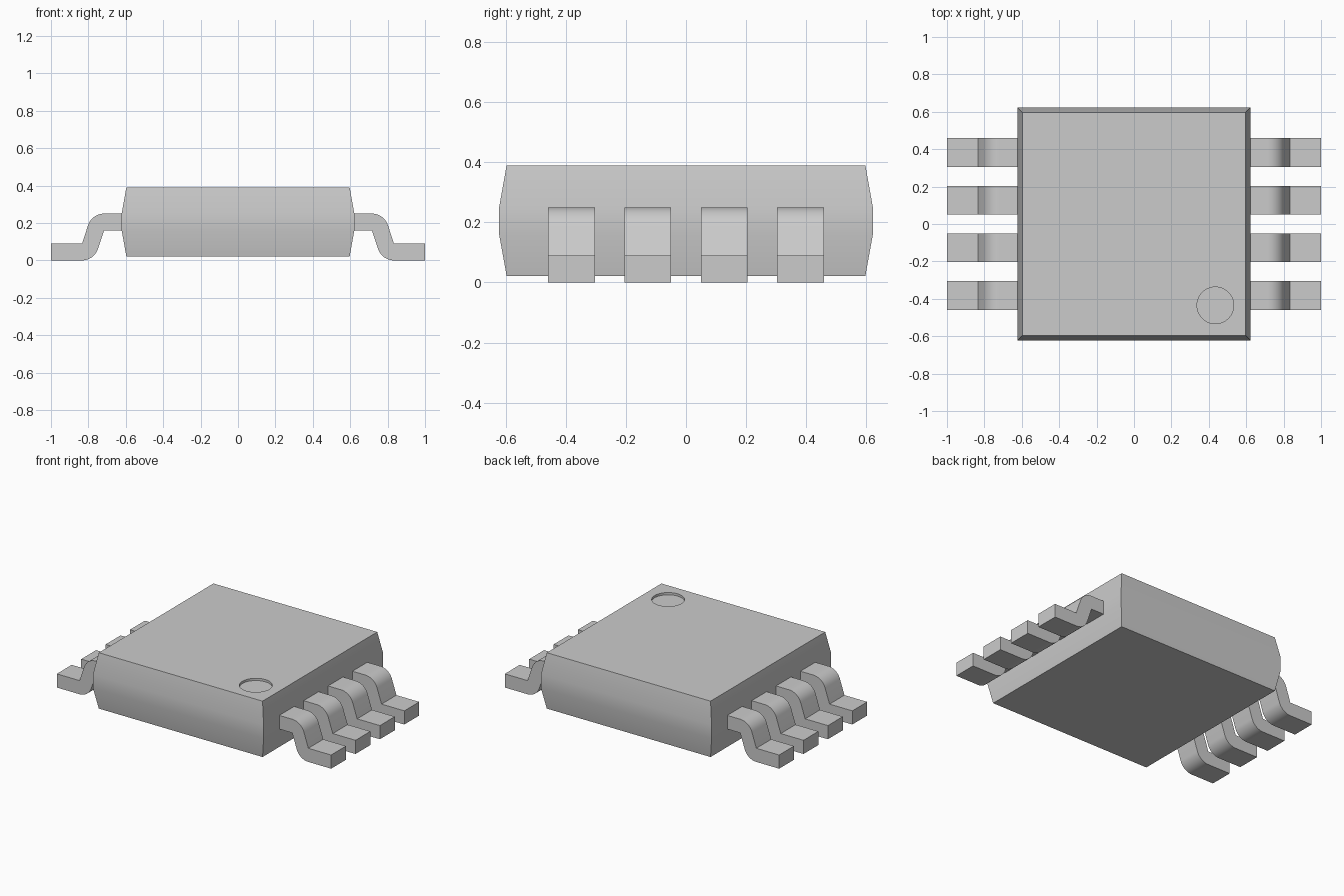
import bpy, bmesh, math

cube = bpy.data.objects.get("Cube")
if cube:
    bpy.data.objects.remove(cube, do_unlink=True)

# Single grey for the whole package
grey = bpy.data.materials.new("light_grey")
grey.use_nodes = True
grey.diffuse_color = (0.6, 0.6, 0.6, 1)
grey.node_tree.nodes["Principled BSDF"].inputs["Base Color"].default_value = (0.6, 0.6, 0.6, 1)


def finish(name, bm):
    bmesh.ops.recalc_face_normals(bm, faces=bm.faces)
    mesh = bpy.data.meshes.new(name)
    bm.to_mesh(mesh)
    bm.free()
    mesh.materials.append(grey)
    obj = bpy.data.objects.new(name, mesh)
    bpy.context.collection.objects.link(obj)
    return obj


def select(obj):
    bpy.ops.object.select_all(action="DESELECT")
    obj.select_set(True)
    bpy.context.view_layer.objects.active = obj


def smooth(obj):
    select(obj)
    bpy.ops.object.shade_smooth_by_angle(angle=math.radians(30))


def arc(cx, cz, r, start, end, steps=10):
    angles = [math.radians(start + (end - start) * i / steps) for i in range(steps + 1)]
    return [(cx + r * math.cos(a), cz + r * math.sin(a)) for a in angles]


# Body: square rings stacked from bottom to top, widest at the lead band
bm = bmesh.new()
rings = []
for half, z in [(0.597, 0.022), (0.622, 0.16), (0.622, 0.25), (0.597, 0.39)]:
    rings.append([bm.verts.new((sx * half, sy * half, z))
                  for sx, sy in [(-1, -1), (1, -1), (1, 1), (-1, 1)]])
for low, high in zip(rings, rings[1:]):
    for i in range(4):
        j = (i + 1) % 4
        bm.faces.new((low[i], low[j], high[j], high[i]))
bm.faces.new(rings[0])
bm.faces.new(rings[-1])
body = finish("body", bm)

# Round pin-one dimple cut into the top
bm = bmesh.new()
bmesh.ops.create_cone(bm, cap_ends=True, segments=48, radius1=0.098, radius2=0.098, depth=0.1)
bmesh.ops.translate(bm, verts=bm.verts, vec=(0.435, -0.435, 0.425))
cutter = finish("dimple_cutter", bm)
cutter.hide_render = True
cut = body.modifiers.new("dimple", "BOOLEAN")
cut.operation = "DIFFERENCE"
cut.solver = "EXACT"
cut.object = cutter
select(body)
bpy.ops.object.modifier_apply(modifier=cut.name)
bpy.data.objects.remove(cutter, do_unlink=True)
smooth(body)

# Gull-wing lead outline in x and z: shoulder bend, foot, heel bend
THICK = 0.09
profile = [(0.61, 0.25)]
profile += arc(0.716, 0.16, THICK, 90, 18)
profile += [(0.834, THICK), (1.0, THICK), (1.0, 0.0)]
profile += arc(0.834, THICK, THICK, 270, 198)
profile += [(0.716, 0.16), (0.61, 0.16)]


def add_lead(name, side, y, width=0.155):
    bm = bmesh.new()
    face = bm.faces.new([bm.verts.new((side * x, y - width / 2, z)) for x, z in profile])
    swept = bmesh.ops.extrude_face_region(bm, geom=[face])["geom"]
    bmesh.ops.translate(bm, vec=(0, width, 0),
                        verts=[v for v in swept if isinstance(v, bmesh.types.BMVert)])
    smooth(finish(name, bm))


# Four leads on each side
for side, label in [(1, "left"), (-1, "right")]:
    for i in range(4):
        add_lead(f"{label}_lead_{i + 1}", side, (i - 1.5) * 0.254)
